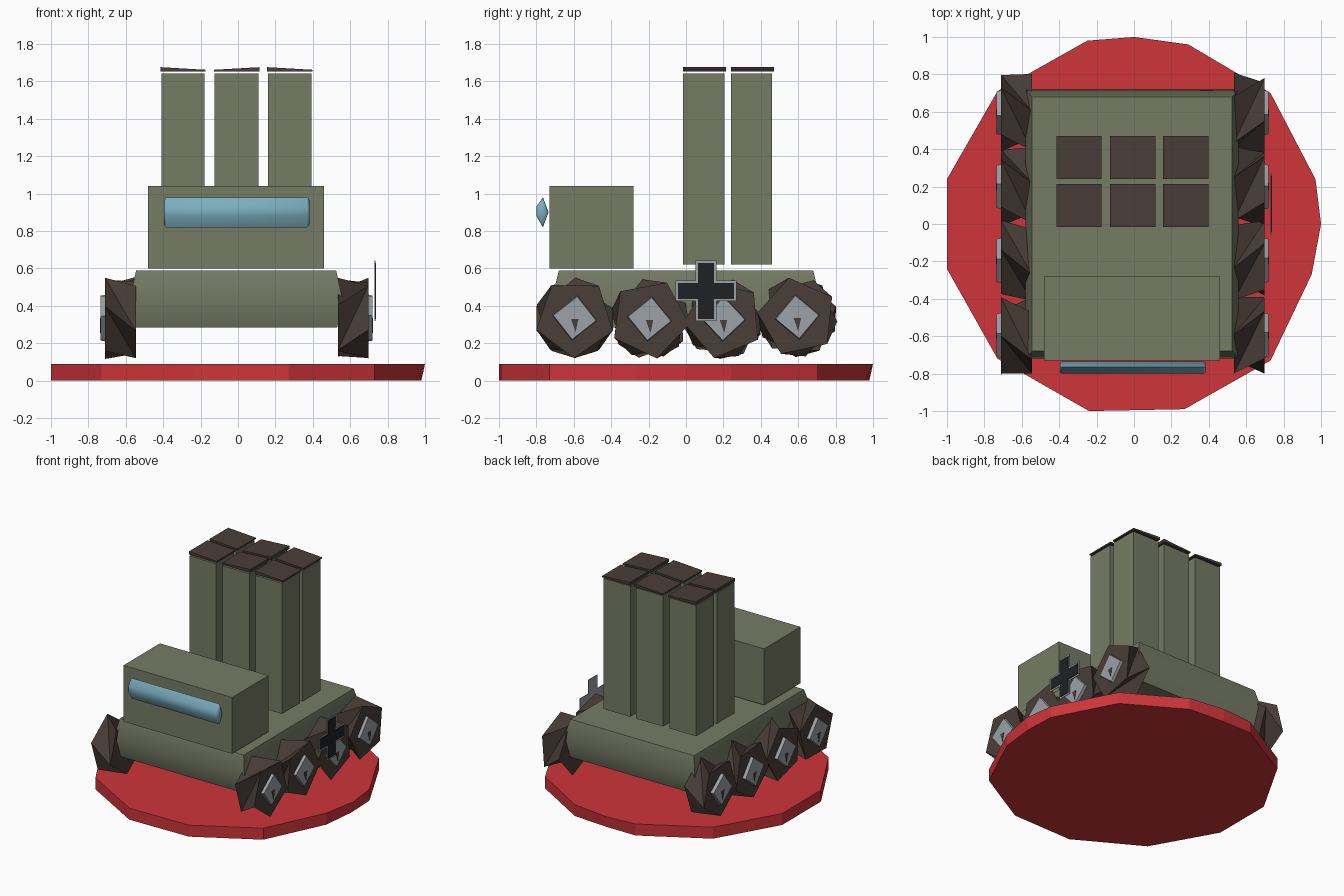
import bpy, bmesh, random
from math import sin, cos, pi, radians
from mathutils import Vector

random.seed(4)
cube = bpy.data.objects.get("Cube")
if cube:
    bpy.data.objects.remove(cube, do_unlink=True)


def material(name, r, g, b):
    m = bpy.data.materials.new(name)
    m.use_nodes = True
    m.diffuse_color = (r, g, b, 1)
    node = next(n for n in m.node_tree.nodes if n.type == 'BSDF_PRINCIPLED')
    node.inputs["Base Color"].default_value = (r, g, b, 1)
    node.inputs["Roughness"].default_value = 0.8
    return m


RED = material("red", 0.62, 0.035, 0.042)
OLIVE = material("olive green", 0.18, 0.2, 0.13)
BROWN = material("dark brown", 0.068, 0.048, 0.04)
BLUE = material("window blue", 0.2, 0.42, 0.52)
GREY = material("light grey", 0.33, 0.36, 0.38)
BLACK = material("black", 0.014, 0.015, 0.017)


def finish(bm, name, mat, smooth=None):
    bmesh.ops.recalc_face_normals(bm, faces=bm.faces)
    mesh = bpy.data.meshes.new(name)
    bm.to_mesh(mesh)
    bm.free()
    mesh.materials.append(mat)
    ob = bpy.data.objects.new(name, mesh)
    bpy.context.collection.objects.link(ob)
    if smooth:
        bpy.ops.object.select_all(action='DESELECT')
        ob.select_set(True)
        bpy.context.view_layer.objects.active = ob
        bpy.ops.object.shade_smooth_by_angle(angle=radians(smooth))
    return ob


def loft(name, rings, mat, smooth=None, twisted=False):
    """Join rings of equal point count and close both ends."""
    bm = bmesh.new()
    loops = [[bm.verts.new(p) for p in ring] for ring in rings]
    n = len(loops[0])
    for a, b in zip(loops, loops[1:]):
        for i in range(n):
            j = (i + 1) % n
            if twisted:
                bm.faces.new((a[i], a[j], b[i]))
                bm.faces.new((a[j], b[j], b[i]))
            else:
                bm.faces.new((a[i], a[j], b[j], b[i]))
    bm.faces.new(loops[0][::-1])
    bm.faces.new(loops[-1])
    return finish(bm, name, mat, smooth)


def rect(x0, x1, y0, y1, z):
    return [(x0, y0, z), (x1, y0, z), (x1, y1, z), (x0, y1, z)]


def box(name, x, y, z, mat):
    return loft(name, [rect(*x, *y, z[0]), rect(*x, *y, z[1])], mat)


def side_ring(x, y, z, r, count, phase):
    return [(x, y + r * cos(phase + 2 * pi * i / count),
             z + r * sin(phase + 2 * pi * i / count)) for i in range(count)]


# Round base with a slightly uneven rim
rim = [(-1, .24), (-1, -.24), (-.73, -.72), (-.24, -1), (.27, -.99), (.73, -.73),
       (.95, -.27), (1, 0), (.97, .24), (.73, .7), (.29, .96), (0, 1), (-.25, .98), (-.73, .71)]
loft("base", [[(min(x, .98), min(y, .98), 0) for x, y in rim],
              [(x, y, .09) for x, y in rim]], RED)


# Hull: chamfered slab, widest at mid height
def hull_ring(hx, hy, z):
    return rect(-hx - .01, hx - .01, -hy, hy, z)


loft("hull", [hull_ring(.54, .67, .285), hull_ring(.57, .72, .43),
              hull_ring(.535, .68, .588)], OLIVE, smooth=45)

# Cab and its bulging window
box("cab", (-.48, .46), (-.73, -.28), (.6, 1.04), OLIVE)
profile = [(-.735, .9), (-.765, .82), (-.8, .88), (-.8, .93), (-.765, .98)]


def window_ring(x, scale):
    mid = Vector((-.765, .9))
    pts = [mid + (Vector(p) - mid) * scale for p in profile]
    return [(x, p.x, p.y) for p in pts]


loft("window", [window_ring(-.395, .8), window_ring(-.385, 1),
                window_ring(.37, 1), window_ring(.382, .8)], BLUE, smooth=70)

# Six upright launch tubes with wedge lids
for row, (y0, y1) in enumerate([(-.015, .205), (.24, .46)]):
    for col, (x0, x1) in enumerate([(-.41, -.18), (-.125, .11), (.16, .392)]):
        tag = f"{row + 1}_{col + 1}"
        box("tube_" + tag, (x0, x1), (y0, y1), (.62, 1.642), OLIVE)
        low = rect(x0 - .004, x1 + .006, y0, y1 + .01, 1.652)
        thick_left = col != 1
        high = [(x, y, 1.676 if (x < (x0 + x1) / 2) == thick_left else 1.662)
                for x, y, z in low]
        loft("lid_" + tag, [low, high], BROWN)

# Eight rough faceted wheels with diamond hubs
for side, s in (("left", 1), ("right", -1)):
    inner, outer, face = s * .54 - .006, s * .705 - .006, s * .728 - .008
    for i, y in enumerate((-.595, -.195, .2, .595)):
        z = (.335, .33, .33, .34)[i]
        tag = f"{side}_{i + 1}"
        phase = random.uniform(0, 2 * pi / 5)
        loft("wheel_" + tag,
             [side_ring(inner, y, z, .215, 5, phase),
              side_ring(outer, y, z, .215, 5, phase - pi / 5)],
             BROWN, twisted=True)
        tilt = random.uniform(-.15, .15)
        loft("hub_" + tag,
             [side_ring(outer, y, z, .12, 4, tilt),
              side_ring(face, y, z, .115, 4, tilt)], GREY)
        notch = [(y - .02, z - .005), (y + .02, z - .005), (y + .005, z - .075)]
        loft("hub_notch_" + tag,
             [[(face - s * .002, a, b) for a, b in notch],
              [(face + s * .003, a, b) for a, b in notch]], BROWN)


# Plain plus-shaped plate on one side, with a pale border
def plus_plate(name, x, arm, half, mat):
    quarter = [(arm, half), (half, half), (half, arm)]
    pts = []
    for k in range(4):
        c, d = round(cos(k * pi / 2)), round(sin(k * pi / 2))
        pts += [(.107 + c * a - d * b, .48 + d * a + c * b) for a, b in quarter]
    loft(name, [[(x, a, b) for a, b in pts], [(x + .004, a, b) for a, b in pts]], mat)


plus_plate("side_plate_border", .73, .162, .055, GREY)
plus_plate("side_plate", .733, .15, .043, BLACK)
